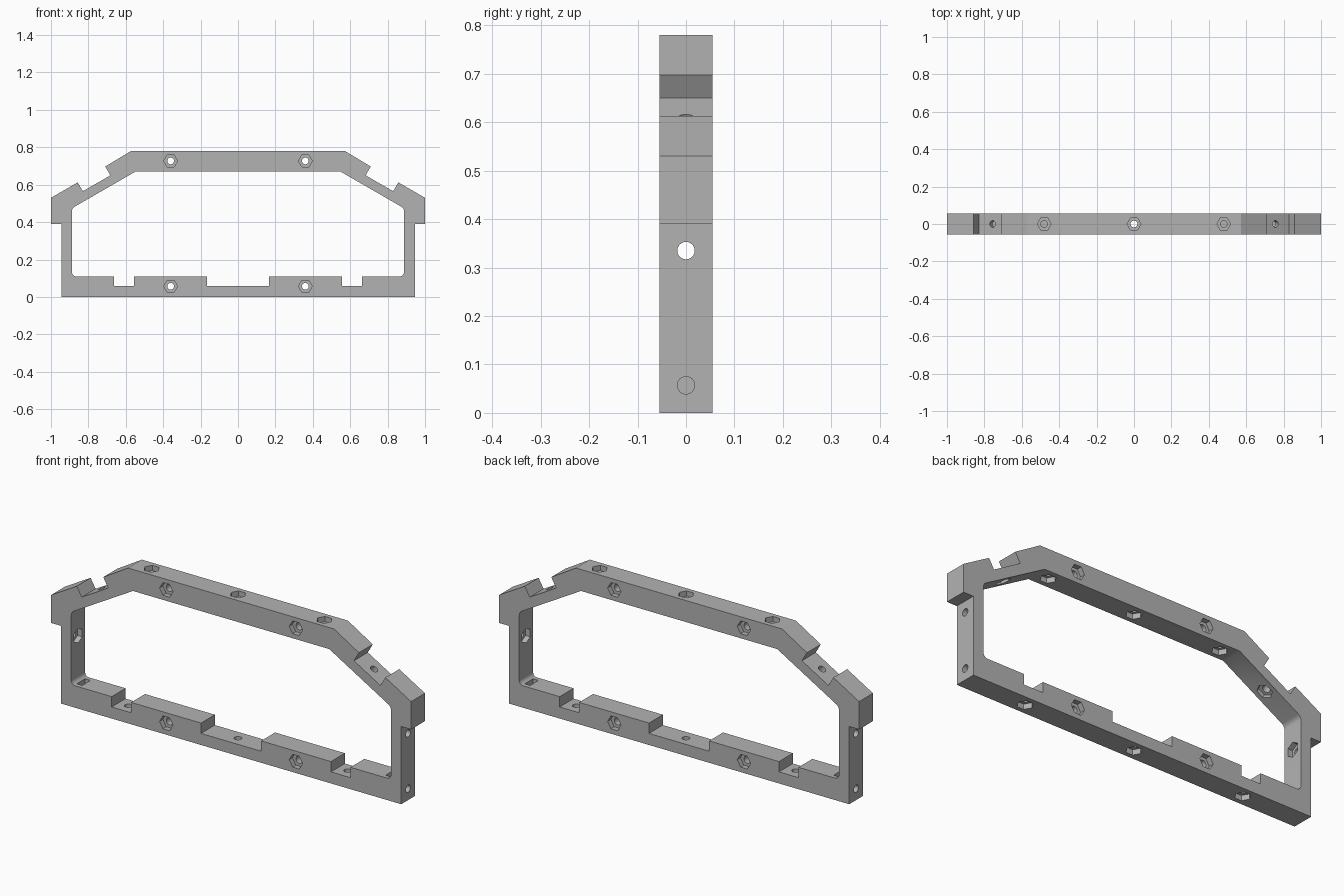
import bpy, bmesh, math
from mathutils import Vector, Matrix

if "Cube" in bpy.data.objects:
    bpy.data.objects.remove(bpy.data.objects["Cube"])

D = 0.055                    # half depth of the frame
HOLE_R, HEX_R, HEX_D = 0.018, 0.037, 0.026

grey = bpy.data.materials.new("light grey")
grey.diffuse_color = (0.45, 0.45, 0.45, 1)
grey.use_nodes = True
grey.node_tree.nodes["Principled BSDF"].inputs["Base Color"].default_value = grey.diffuse_color


def fillet(prev, corner, nxt, r, n=5):
    """Rounded corner points between two straight edges."""
    p, c, q = Vector(prev), Vector(corner), Vector(nxt)
    a, b = (p - c).normalized(), (q - c).normalized()
    half = a.angle(b) / 2
    centre = c + (a + b).normalized() * (r / math.sin(half))
    s = c + a * (r / math.tan(half)) - centre
    e = c + b * (r / math.tan(half)) - centre
    pts = []
    for i in range(n + 1):
        v = s.lerp(e, i / n).normalized() * r
        pts.append(tuple(centre + v))
    return pts


def mirrored(half):
    return half + [(-x, z) for x, z in reversed(half)]


def prism(name, profile, depth):
    """Extrude an xz outline along y."""
    bm = bmesh.new()
    face = bm.faces.new([bm.verts.new((x, -depth, z)) for x, z in profile])
    out = bmesh.ops.extrude_face_region(bm, geom=[face])
    bmesh.ops.translate(bm, vec=(0, 2 * depth, 0),
                        verts=[v for v in out["geom"] if isinstance(v, bmesh.types.BMVert)])
    bmesh.ops.recalc_face_normals(bm, faces=bm.faces)
    me = bpy.data.meshes.new(name)
    bm.to_mesh(me)
    bm.free()
    ob = bpy.data.objects.new(name, me)
    bpy.context.collection.objects.link(ob)
    me.materials.append(grey)
    return ob


def cut(target, cutter):
    mod = target.modifiers.new("cut", "BOOLEAN")
    mod.operation, mod.solver, mod.object = "DIFFERENCE", "EXACT", cutter
    bpy.context.view_layer.objects.active = target
    bpy.ops.object.modifier_apply(modifier=mod.name)
    bpy.data.objects.remove(cutter)


def drill(target, centre, axis, point, radius, length, sides):
    """Cut a bore centred on a point; one corner lies towards the point direction."""
    z = Vector(axis).normalized()
    x = Vector(point).normalized()
    rot = Matrix((x, z.cross(x), z)).transposed().to_4x4()
    bm = bmesh.new()
    bmesh.ops.create_cone(bm, cap_ends=True, segments=sides, radius1=radius,
                          radius2=radius, depth=length,
                          matrix=Matrix.Translation(centre) @ rot @ Matrix.Rotation(math.pi / 2, 4, "Z"))
    me = bpy.data.meshes.new("cutter")
    bm.to_mesh(me)
    bm.free()
    me.materials.append(grey)
    ob = bpy.data.objects.new("cutter", me)
    ob.hide_render = True
    bpy.context.collection.objects.link(ob)
    cut(target, ob)


# frame outline with side lugs and sloped notches
outer = [(0.945, 0), (0.945, 0.39), (1, 0.39), (1, 0.53), (0.857, 0.6125),
         (0.8295, 0.565), (0.6825, 0.65), (0.71, 0.6975), (0.572, 0.78)]
frame = prism("frame", mirrored(outer), D)

# opening with rounded corners and notches along the sill
low, high, top = (0.888, 0.11), (0.888, 0.474), (0.545, 0.672)
inner = [(0.167, 0.058), (0.167, 0.11), (0.555, 0.11), (0.555, 0.058), (0.663, 0.058), (0.663, 0.11)]
inner += fillet((0.663, 0.11), low, high, 0.022)
inner += fillet(low, high, top, 0.03)
inner.append(top)
opening = prism("opening_cutter", mirrored(inner), 0.2)
opening.hide_render = True
cut(frame, opening)

X, Y, Z = Vector((1, 0, 0)), Vector((0, 1, 0)), Vector((0, 0, 1))

# front to back bolt holes with hex pockets on both faces
for x in (-0.36, 0.36):
    for z in (0.057, 0.727):
        drill(frame, (x, 0, z), Y, X, HOLE_R, 0.3, 24)
        for y in (-D, D):
            drill(frame, (x, y, z), Y, X, HEX_R, 2 * HEX_D, 6)

# vertical holes in the top beam, hex pockets above and below
for x in (-0.48, 0, 0.48):
    drill(frame, (x, 0, 0.727), Z, X, HOLE_R, 0.2, 24)
    for z in (0.78, 0.672):
        drill(frame, (x, 0, z), Z, X, HEX_R, 2 * HEX_D, 6)

# vertical holes in the sill notches, hex pockets underneath
for x in (-0.609, 0, 0.609):
    drill(frame, (x, 0, 0.03), Z, X, HOLE_R, 0.15, 24)
    drill(frame, (x, 0, 0), Z, X, HEX_R, 2 * HEX_D, 6)

for s in (-1, 1):
    # side post hole with inner hex pocket
    drill(frame, (s * 0.915, 0, 0.335), X, Z, HOLE_R, 0.15, 24)
    drill(frame, (s * 0.888, 0, 0.335), X, Z, HEX_R, 2 * HEX_D, 6)
    # blind side hole leading into a nut slot in the sill
    drill(frame, (s * 0.895, 0, 0.057), X, Z, HOLE_R, 0.16, 24)
    slot = prism("slot_cutter", [(s * 0.843, 0.022), (s * 0.872, 0.022),
                                 (s * 0.872, 0.16), (s * 0.843, 0.16)], 0.033)
    slot.hide_render = True
    cut(frame, slot)
    # sloped notch hole with inner hex pocket
    along, normal = Vector((-s * 0.866, 0, 0.5)), Vector((s * 0.5, 0, 0.866))
    floor = Vector((s * 0.756, 0, 0.6075))
    drill(frame, floor - normal * 0.03, normal, along, HOLE_R, 0.14, 24)
    drill(frame, floor - normal * 0.057, normal, along, HEX_R, 2 * HEX_D, 6)

# one colour, smooth bores with sharp edges
frame.data.materials.clear()
frame.data.materials.append(grey)
for p in frame.data.polygons:
    p.material_index = 0
bpy.ops.object.select_all(action="DESELECT")
frame.select_set(True)
bpy.context.view_layer.objects.active = frame
bpy.ops.object.shade_smooth_by_angle(angle=math.radians(30))
